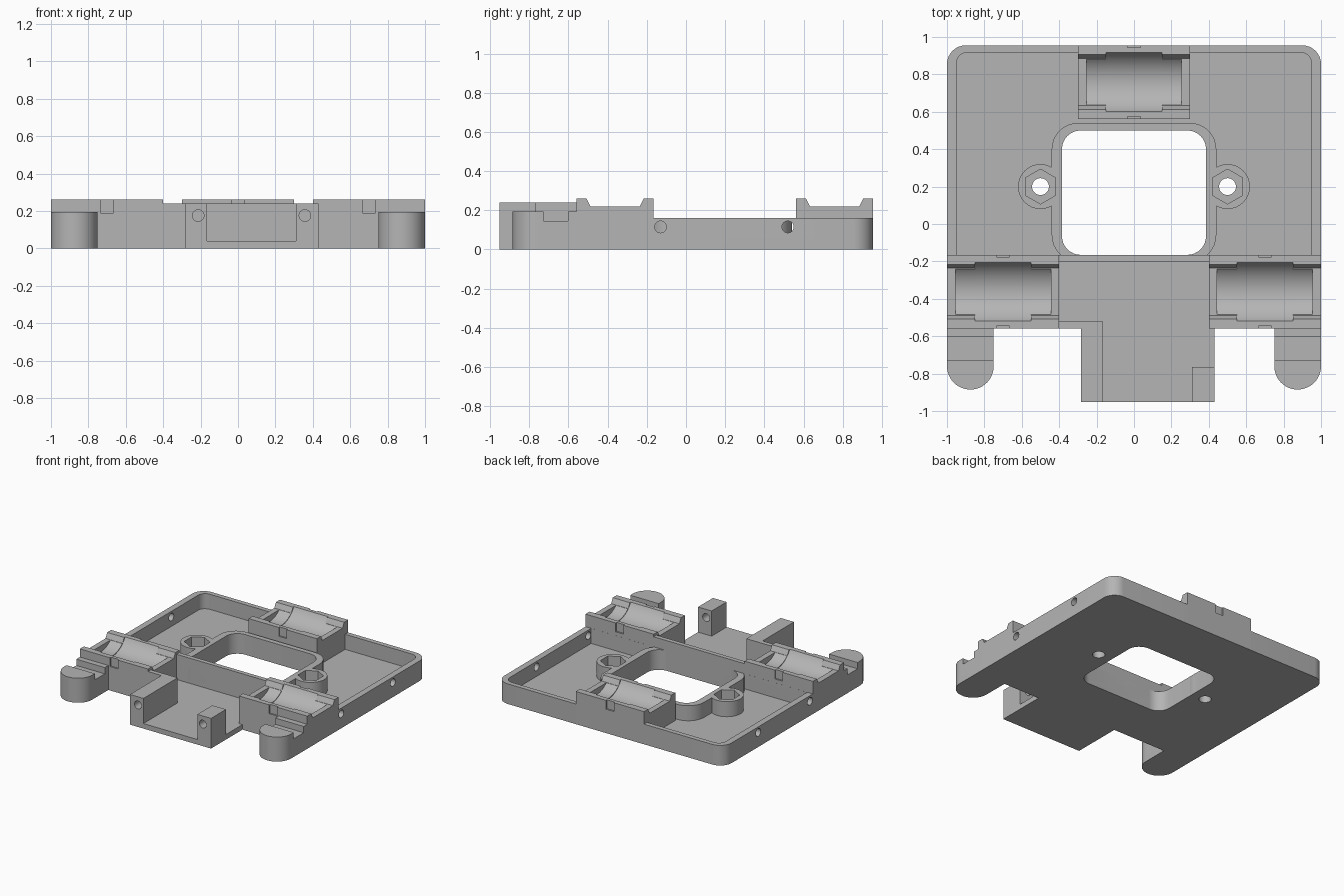
import bpy, bmesh, math
from mathutils import Vector

if "Cube" in bpy.data.objects:
    bpy.data.objects.remove(bpy.data.objects["Cube"], do_unlink=True)

grey = bpy.data.materials.new("plain grey")
grey.use_nodes = True
colour = (0.46, 0.46, 0.46, 1)
grey.diffuse_color = colour
grey.node_tree.nodes["Principled BSDF"].inputs["Base Color"].default_value = colour

PLACE = {"x": lambda a, b, t: (t, a, b),
         "y": lambda a, b, t: (a, t, b),
         "z": lambda a, b, t: (a, b, t)}


def prism(name, points, lo, hi, axis="z"):
    """Extrude a closed outline along an axis."""
    place = PLACE[axis]
    bm = bmesh.new()
    face = bm.faces.new([bm.verts.new(place(a, b, lo)) for a, b in points])
    new = bmesh.ops.extrude_face_region(bm, geom=[face])["geom"]
    move = Vector(place(0, 0, hi - lo))
    bmesh.ops.translate(bm, vec=move, verts=[v for v in new if isinstance(v, bmesh.types.BMVert)])
    bmesh.ops.recalc_face_normals(bm, faces=bm.faces)
    mesh = bpy.data.meshes.new(name)
    bm.to_mesh(mesh)
    bm.free()
    mesh.materials.append(grey)
    ob = bpy.data.objects.new(name, mesh)
    bpy.context.collection.objects.link(ob)
    return ob


def rect(a0, a1, b0, b1):
    return [(a0, b0), (a1, b0), (a1, b1), (a0, b1)]


def arc(a, b, r, start, end, n):
    angles = [math.radians(start + (end - start) * i / n) for i in range(n + 1)]
    return [(a + r * math.cos(t), b + r * math.sin(t)) for t in angles]


def circle(a, b, r, n=32, start=0):
    return arc(a, b, r, start, start + 360, n)[:-1]


def rounded(a0, a1, b0, b1, front, back):
    """Rectangle with separate front and back corner radii."""
    pts = []
    for a, b, s, r, start in ((a0, b0, (1, 1), front, 180), (a1, b0, (-1, 1), front, 270),
                              (a1, b1, (-1, -1), back, 0), (a0, b1, (1, -1), back, 90)):
        if r:
            pts += arc(a + s[0] * r, b + s[1] * r, r, start, start + 90, 8)
        else:
            pts.append((a, b))
    return pts


def cut(ob, *cutters):
    bpy.context.view_layer.objects.active = ob
    for c in cutters:
        mod = ob.modifiers.new("cut", "BOOLEAN")
        mod.operation = "DIFFERENCE"
        mod.solver = "EXACT"
        mod.object = c
        bpy.ops.object.modifier_apply(modifier=mod.name)
        bpy.data.objects.remove(c, do_unlink=True)
    return ob


def window():
    return prism("window_cutter", rounded(-0.385, 0.385, -0.165, 0.5, 0.1, 0.1), -0.1, 0.5)


def screw_hole(x):
    return prism("screw_cutter", circle(x, 0.2, 0.045), -0.1, 0.5)


# Open tray with rounded back corners, window and side wall holes
tray = prism("tray", rounded(-1, 1, -0.2, 0.955, 0, 0.1), 0, 0.16)
cut(tray, prism("inner_cutter", rounded(-0.95, 0.95, -0.165, 0.917, 0, 0.06), 0.04, 0.5),
    window(), screw_hole(-0.5), screw_hole(0.5))
for y in (-0.13, 0.52):
    for side in (-1, 1):
        cut(tray, prism("side_cutter", circle(y, 0.115, 0.03), side - 0.08, side + 0.08, "x"))

# Raised rim around the window
rim = cut(prism("window_rim", rounded(-0.44, 0.44, -0.2, 0.54, 0.14, 0.14), 0.02, 0.16), window())

# Hexagonal nut bosses, kept clear of the window
for side, label in ((-1, "right"), (1, "left")):
    boss = prism(label + "_nut_boss", circle(side * 0.5, 0.2, 0.12), 0.02, 0.16)
    cut(boss, prism("nut_cutter", circle(side * 0.5, 0.2, 0.093, 6, 30), 0.07, 0.5),
        screw_hole(side * 0.5), window())
    cut(rim, prism("nut_cutter", circle(side * 0.5, 0.2, 0.093, 6, 30), 0.07, 0.5))


def cradle(name, x, y):
    """Block with a stepped half-round trough and two tie notches."""
    ob = prism(name, rect(y - 0.1965, y + 0.1965, 0, 0.26), x - 0.3, x + 0.3, "x")
    slot = [(y - 0.126, 0.22), (y + 0.126, 0.22), (y + 0.151, 0.27), (y - 0.151, 0.27)]
    low = math.degrees(math.acos(0.125 / 0.177))
    trough = arc(y, 0.345, 0.177, 180 + low, 360 - low, 24)
    trough = [(a, b + 0.003) for a, b in trough]
    cut(ob, prism("slot_cutter", slot, x - 0.4, x + 0.4, "x"),
        prism("trough_cutter", trough, x - 0.255, x + 0.255, "x"),
        prism("groove_cutter", circle(y, 0.345, 0.179, 72), x - 0.15, x + 0.15, "x"))
    for edge in (y - 0.1965, y + 0.1965):
        cut(ob, prism("notch_cutter", rect(x - 0.035, x + 0.035, edge - 0.012, edge + 0.012), 0.19, 0.4))


cradle("back_cradle", 0, 0.759)
cradle("right_cradle", -0.7, -0.362)
cradle("left_cradle", 0.7, -0.362)

# Round-ended feet with a cross groove
for side, label in ((-1, "right"), (1, "left")):
    x = side * 0.875
    outline = [(x + 0.125, -0.5), (x - 0.125, -0.5)] + arc(x, -0.76, 0.125, 180, 360, 24)
    cut(prism(label + "_foot", outline, 0, 0.195),
        prism("groove_cutter", rect(x - 0.2, x + 0.2, -0.728, -0.603), 0.145, 0.5))

# Front shelf, upright wall behind it and the two mounting blocks
prism("front_shelf", [(-0.4, -0.19), (-0.4, -0.558), (-0.283, -0.558), (-0.283, -0.953),
                      (0.43, -0.953), (0.43, -0.558), (0.4, -0.558), (0.4, -0.19)], 0, 0.04)
prism("cross_wall", rect(-0.42, 0.42, -0.2, -0.165), 0, 0.24)
cut(prism("right_block", [(-0.42, -0.522), (-0.42, -0.558), (-0.283, -0.558), (-0.283, -0.953),
                          (-0.165, -0.953), (-0.165, -0.522)], 0, 0.24),
    prism("hole_cutter", circle(-0.213, 0.175, 0.031), -1.1, -0.72, "y"))
cut(prism("left_block", rect(0.31, 0.43, -0.953, -0.765), 0, 0.24),
    prism("hole_cutter", circle(0.358, 0.175, 0.031), -1.1, -0.6, "y"))

# Smooth the curves, keep the edges crisp
bpy.ops.object.select_all(action="DESELECT")
for ob in bpy.context.collection.objects:
    if ob.type == "MESH" and grey.name in ob.data.materials:
        ob.select_set(True)
        bpy.context.view_layer.objects.active = ob
bpy.ops.object.shade_smooth_by_angle(angle=math.radians(25))
